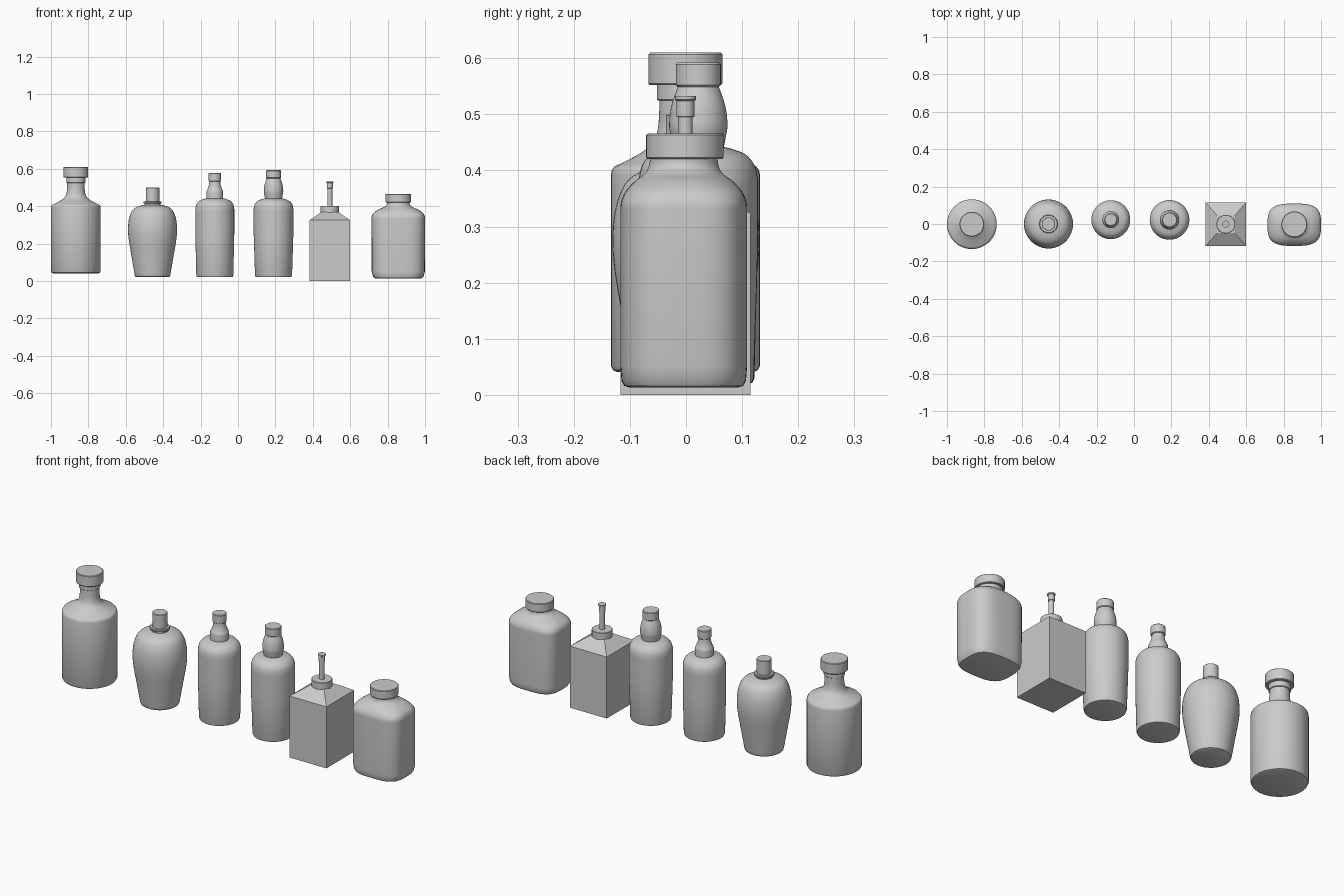
import bpy, bmesh, math

if "Cube" in bpy.data.objects:
    bpy.data.objects.remove(bpy.data.objects["Cube"])


def ring_point(a, rx, ry, n):
    """Point on a superellipse (n=2 is an ellipse)."""
    c, s = math.cos(a), math.sin(a)
    k = (abs(c) ** n + abs(s) ** n) ** (-1 / n)
    return rx * k * c, ry * k * s


def curve(pts, steps=5):
    """Catmull-Rom smoothing of a short profile."""
    out = []
    p = [pts[0]] + pts + [pts[-1]]
    for i in range(1, len(p) - 2):
        for j in range(steps):
            t = j / steps
            out.append(tuple(
                0.5 * (2 * b + (c - a) * t + (2 * a - 5 * b + 4 * c - d) * t * t
                       + (3 * b - a - 3 * c + d) * t ** 3)
                for a, b, c, d in zip(*p[i - 1:i + 3])))
    return out + [pts[-1]]


def loft(name, x, y, rings, seg=48, angle=40):
    """Closed solid through rings given as (r, z) or (rx, ry, z, exponent)."""
    bm = bmesh.new()
    loops = []
    for r in rings:
        rx, ry, z, n = r if len(r) == 4 else (r[0], r[0], r[1], 2)
        loops.append([bm.verts.new((*ring_point(2 * math.pi * i / seg, rx, ry, n), z))
                      for i in range(seg)])
    for lo, hi in zip(loops, loops[1:]):
        for i in range(seg):
            j = (i + 1) % seg
            bm.faces.new((lo[i], lo[j], hi[j], hi[i]))
    bm.faces.new(loops[0][::-1])
    bm.faces.new(loops[-1])
    me = bpy.data.meshes.new(name)
    bm.to_mesh(me)
    bm.free()
    ob = bpy.data.objects.new(name, me)
    ob.location = (x, y, 0)
    bpy.context.collection.objects.link(ob)
    bpy.ops.object.select_all(action='DESELECT')
    ob.select_set(True)
    bpy.context.view_layer.objects.active = ob
    bpy.ops.object.shade_smooth_by_angle(angle=math.radians(angle))
    return ob


def cap(name, x, y, r, z0, z1, e=0.003):
    """Stopper with slightly eased rims."""
    loft(name, x, y, [(r - e, z0), (r, z0 + e), (r, z1 - e), (r - e, z1)])


# Wide-shouldered bottle with a flared neck and flat stopper
x, y = -0.867, -0.001
loft("apothecary_bottle", x, y,
     [(0.122, 0.041), (0.129, 0.044), (0.133, 0.052), (0.133, 0.392), (0.131, 0.401)]
     + curve([(0.126, 0.407), (0.085, 0.428), (0.06, 0.447), (0.049, 0.475),
              (0.046, 0.525)]))
cap("apothecary_collar", x, y, 0.051, 0.525, 0.556, 0.001)
cap("apothecary_stopper", x, y, 0.066, 0.552, 0.61)

# Urn-shaped bottle
x, y = -0.457, 0.0
loft("urn_bottle", x, y, [(0.086, 0.02), (0.092, 0.023)]
     + curve([(0.095, 0.03), (0.112, 0.13), (0.127, 0.22), (0.131, 0.28),
              (0.125, 0.335), (0.108, 0.377), (0.082, 0.397), (0.05, 0.406)]))
loft("urn_neck", x, y, [(0.043, 0.40), (0.041, 0.417), (0.043, 0.425)])
cap("urn_neck_ring", x, y, 0.049, 0.414, 0.426)
cap("urn_cap", x, y, 0.036, 0.424, 0.5, 0.002)


# Two slender bottles sharing one body shape
def slender_body(name, x, y, r):
    loft(name, x, y, [(0.09, 0.02), (0.096, 0.022), (0.099, 0.03), (r, 0.25), (r, 0.37)]
         + curve([(r, 0.385), (r * 0.95, 0.408), (r * 0.8, 0.428), (0.06, 0.438),
                  (0.043, 0.442)]))


slender_body("slender_bottle", -0.124, 0.023, 0.104)
loft("slender_neck", -0.124, 0.023, [(0.045, 0.435), (0.045, 0.475)]
     + curve([(0.044, 0.48), (0.037, 0.495), (0.031, 0.515), (0.028, 0.54)]))
cap("slender_cap", -0.124, 0.023, 0.034, 0.532, 0.577)

slender_body("bulb_neck_bottle", 0.19, 0.022, 0.106)
loft("bulb_neck", 0.19, 0.022,
     curve([(0.044, 0.435), (0.049, 0.46), (0.052, 0.482), (0.048, 0.515),
            (0.038, 0.545), (0.034, 0.556)]))
cap("bulb_neck_cap", 0.19, 0.022, 0.04, 0.549, 0.592)

# Square dispenser with hipped shoulder and pump
x, y = 0.491, -0.001
box = bmesh.new()
levels = [(0.108, 0.116, 0), (0.108, 0.116, 0.325), (0.046, 0.046, 0.368)]
rows = [[box.verts.new((sx * a, sy * b, z)) for sx, sy in
         ((-1, -1), (1, -1), (1, 1), (-1, 1))] for a, b, z in levels]
for lo, hi in zip(rows, rows[1:]):
    for i in range(4):
        j = (i + 1) % 4
        box.faces.new((lo[i], lo[j], hi[j], hi[i]))
box.faces.new(rows[0][::-1])
box.faces.new(rows[-1])
me = bpy.data.meshes.new("dispenser_body")
box.to_mesh(me)
box.free()
ob = bpy.data.objects.new("dispenser_body", me)
ob.location = (x, y, 0)
bpy.context.collection.objects.link(ob)
cap("dispenser_collar", x, y, 0.05, 0.363, 0.402, 0.002)
loft("dispenser_pump", x, y, [(0.013, 0.40), (0.013, 0.495), (0.016, 0.496),
                              (0.016, 0.524), (0.019, 0.526), (0.019, 0.533)], 32)

# Rounded-rectangle jar with a wide cap
x, y = 0.857, -0.004
loft("flat_jar", x, y,
     [(0.118, 0.096, 0.013, 3.2), (0.130, 0.106, 0.016, 3.2), (0.136, 0.111, 0.026, 3.2),
      (0.142, 0.113, 0.05, 3.2)]
     + curve([(0.143, 0.113, 0.325, 3.2), (0.142, 0.112, 0.343, 3.2),
              (0.133, 0.104, 0.362, 3.0), (0.108, 0.087, 0.381, 2.5),
              (0.078, 0.070, 0.394, 2.1), (0.062, 0.062, 0.408, 2),
              (0.06, 0.06, 0.425, 2)]), 64)
cap("flat_jar_cap", x, 0 - 0.002, 0.069, 0.42, 0.466)
